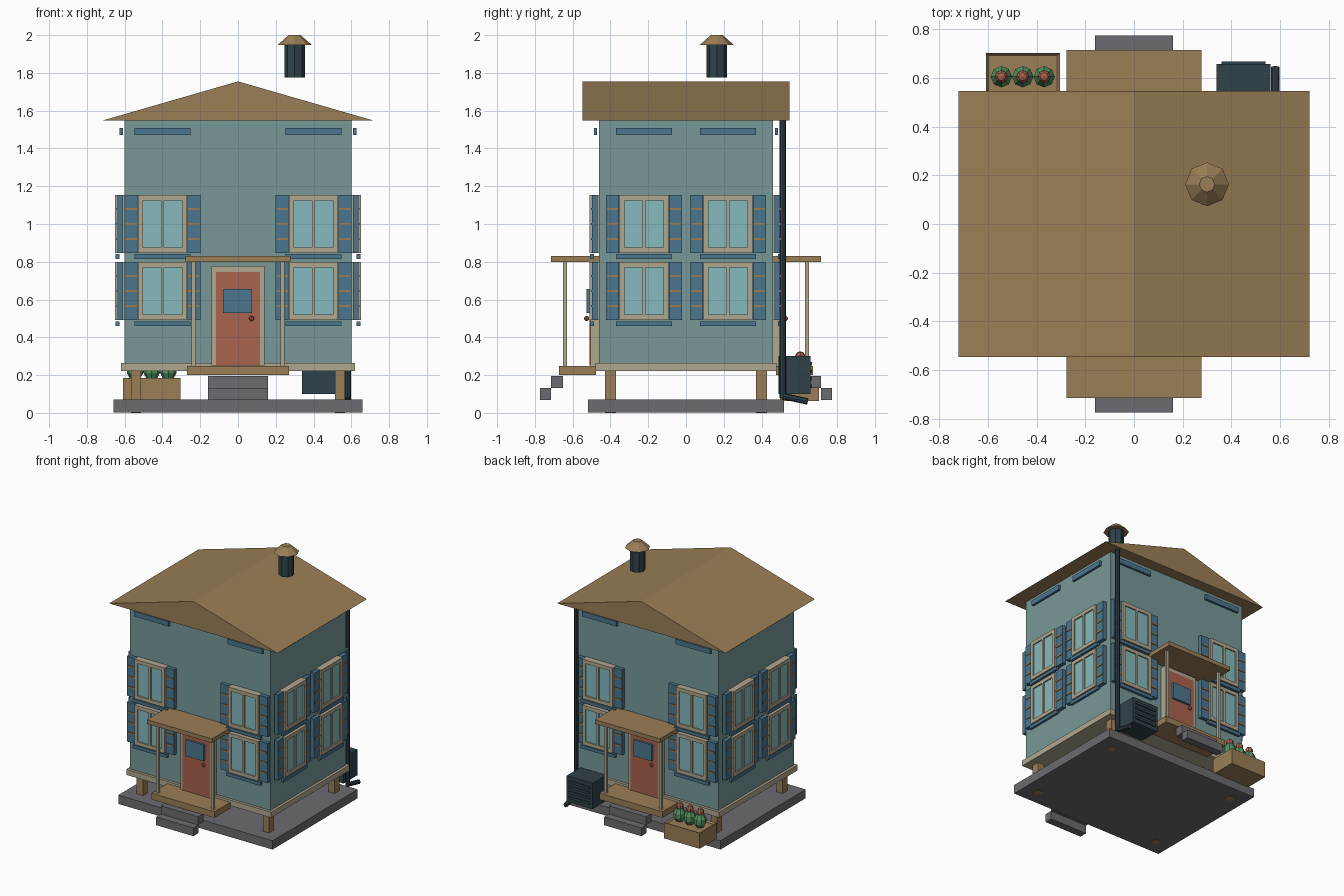
import bpy, bmesh, math
from mathutils import Matrix, Vector

if "Cube" in bpy.data.objects:
    bpy.data.objects.remove(bpy.data.objects["Cube"])


def material(name, r, g, b):
    m = bpy.data.materials.new(name)
    m.diffuse_color = [((c / 255 + 0.055) / 1.055) ** 2.4 for c in (r, g, b)] + [1]
    m.use_nodes = True
    m.node_tree.nodes["Principled BSDF"].inputs["Base Color"].default_value = m.diffuse_color
    return m


WOOD = material("wood", 154, 126, 86)
WALL = material("teal_wall", 120, 152, 152)
STONE = material("grey_stone", 108, 107, 112)
BLUE = material("shutter_blue", 76, 118, 142)
GLASS = material("pale_glass", 134, 186, 190)
TRIM = material("beige_trim", 176, 167, 144)
RED = material("door_red", 170, 98, 78)
DARK = material("dark_metal", 48, 66, 74)
GREEN = material("leaf_green", 84, 146, 98)
HERE = [Matrix()]


def finish(name, bm, mat):
    bmesh.ops.recalc_face_normals(bm, faces=bm.faces)
    me = bpy.data.meshes.new(name)
    bm.to_mesh(me)
    bm.free()
    me.materials.append(mat)
    ob = bpy.data.objects.new(name, me)
    bpy.context.collection.objects.link(ob)
    return ob


def boxes(name, mat, spans, places=HERE):
    """Boxes given as (x0, x1, y0, y1, z0, z1), repeated at each placement."""
    bm = bmesh.new()
    for place in places:
        for x0, x1, y0, y1, z0, z1 in spans:
            m = Matrix.Translation(((x0 + x1) / 2, (y0 + y1) / 2, (z0 + z1) / 2))
            s = Matrix.Diagonal((x1 - x0, y1 - y0, z1 - z0, 1))
            bmesh.ops.create_cube(bm, size=1, matrix=place @ m @ s)
    return finish(name, bm, mat)


def tube(name, mat, a, b, r0, r1, sides=8):
    """Straight cylinder or cone from a to b."""
    a, b = Vector(a), Vector(b)
    bm = bmesh.new()
    turn = Vector((0, 0, 1)).rotation_difference(b - a).to_matrix().to_4x4()
    bmesh.ops.create_cone(bm, cap_ends=True, segments=sides, radius1=r0, radius2=r1,
                          depth=(b - a).length, matrix=Matrix.Translation((a + b) / 2) @ turn)
    return finish(name, bm, mat)


def balls(name, mat, centres, r, rz, places=HERE):
    bm = bmesh.new()
    for place in places:
        for c in centres:
            bmesh.ops.create_uvsphere(bm, u_segments=8, v_segments=5, radius=1,
                                      matrix=place @ Matrix.Translation(c) @ Matrix.Diagonal((r, r, rz, 1)))
    return finish(name, bm, mat)


# Foundation, stilts, floor and walls
boxes("foundation_slab", STONE, [(-.66, .66, -.52, .52, .002, .07)])
boxes("stilts", WOOD, [(x - .027, x + .027, y - .029, y + .029, 0, .225)
                       for x in (-.54, .54) for y in (-.4, .4)])
boxes("floor_platform", TRIM, [(-.62, .62, -.48, .48, .222, .265)])
boxes("house_walls", WALL, [(-.6, .6, -.46, .46, .26, 1.55)])

# Gable roof: triangle profile extruded front to back
bm = bmesh.new()
tri = bm.faces.new([bm.verts.new((x, -.547, z)) for x, z in ((-.72, 1.547), (.72, 1.547), (0, 1.755))])
out = bmesh.ops.extrude_face_region(bm, geom=[tri])
bmesh.ops.translate(bm, vec=(0, 1.094, 0),
                    verts=[v for v in out["geom"] if isinstance(v, bmesh.types.BMVert)])
finish("gable_roof", bm, WOOD)

# Chimney pipe and cap
tube("chimney_pipe", DARK, (.3, .163, 1.775), (.3, .163, 1.95), .055, .055)
tube("chimney_cap", WOOD, (.3, .163, 1.948), (.3, .163, 2.0), .09, .032)

# Wall placements: local -y points out of the wall
windows, vents, ends = [], [], []
for quarter in range(4):
    depth, offset = ((.46, .4), (.6, .222))[quarter % 2]
    wall = Matrix.Rotation(quarter * math.pi / 2, 4, "Z") @ Matrix.Translation((0, -depth, 0))
    if quarter % 2 == 0:
        ends.append(wall)
    for u in (-offset, offset):
        vents.append(wall @ Matrix.Translation((u, 0, 1.489)))
        windows += [wall @ Matrix.Translation((u, 0, z)) for z in (.645, 1.0)]

# Windows: frame bars, glass, shutters with slats, sills, and vents under the eaves
boxes("window_frames", TRIM, [
    (-.13, -.104, -.05, .005, -.153, .153), (.104, .13, -.05, .005, -.153, .153),
    (-.104, .104, -.05, .005, .125, .153), (-.104, .104, -.05, .005, -.153, -.125),
    (-.008, .008, -.05, .005, -.125, .125)], windows)
boxes("window_glass", GLASS, [(-.105, .105, -.04, .004, -.127, .127)], windows)
boxes("shutters", BLUE, [(s * .167 - .035, s * .167 + .035, -.038, -.008, -.153, .153)
                         for s in (-1, 1)], windows)
boxes("shutter_slats", WOOD, [(s * .165 - .03, s * .165 + .03, -.043, -.03, z - .005, z + .005)
                              for s in (-1, 1) for z in (-.08, 0, .08)], windows)
boxes("window_sills", BLUE, [(-.148, .148, -.048, -.028, -.185, -.16)], windows)
boxes("eave_vents", BLUE, [(-.148, .148, -.027, -.01, -.019, .019)], vents)

# Doors at front and back
boxes("door_frames", TRIM, [(-.14, -.115, -.045, .005, .25, .778), (.115, .14, -.045, .005, .25, .778),
                            (-.115, .115, -.045, .005, .746, .778)], ends)
boxes("doors", RED, [(-.116, .116, -.05, .004, .25, .747)], ends)
boxes("door_windows", BLUE, [(-.08, .075, -.066, -.05, .53, .655)], ends)
balls("door_knobs", RED, [(.072, -.066, .5)], .014, .014, ends)

# Porches at front and back
boxes("porch_canopies", WOOD, [(-.278, .278, -.255, 0, .798, .83)], ends)
boxes("porch_decks", WOOD, [(-.27, .27, -.213, -.016, .2, .248)], ends)
boxes("porch_posts", TRIM, [(x - .01, x + .01, -.19, -.17, .245, .8) for x in (-.236, .236)], ends)
boxes("porch_steps", STONE, [(-.16, .16, -.255, -.19, .132, .196),
                             (-.16, .16, -.314, -.254, .069, .132)], ends)

# Downspout with an angled foot
tube("downspout", DARK, (.58, .513, .08), (.58, .513, 1.55), .017, .017)
tube("downspout_foot", DARK, (.58, .51, .09), (.58, .645, .06), .017, .017)

# Air conditioner with grille slats
boxes("air_conditioner", DARK, [(.339, .56, .49, .658, .1, .3)])
boxes("air_conditioner_grille", DARK, [(.36, .54, .655, .667, z - .009, z + .009)
                                       for z in (.14, .18, .22, .26)])

# Planter box with recessed top and flowers
bm = bmesh.new()
bmesh.ops.create_cube(bm, size=1, matrix=Matrix.Translation((-.457, .6, .125))
                      @ Matrix.Diagonal((.304, .206, .122, 1)))
top = max(bm.faces, key=lambda f: f.calc_center_median().z)
bmesh.ops.inset_region(bm, faces=[top], thickness=.015)
inner = max((f for f in bm.faces if f.normal.z > .9), key=lambda f: f.calc_area())
bmesh.ops.translate(bm, verts=inner.verts, vec=(0, 0, -.012))
finish("planter_box", bm, WOOD)
spots = (-.545, -.457, -.369)
balls("bushes", GREEN, [(x, .605, .23) for x in spots], .046, .06)
balls("flowers", RED, [(x, .605, .295) for x in spots], .028, .031)
